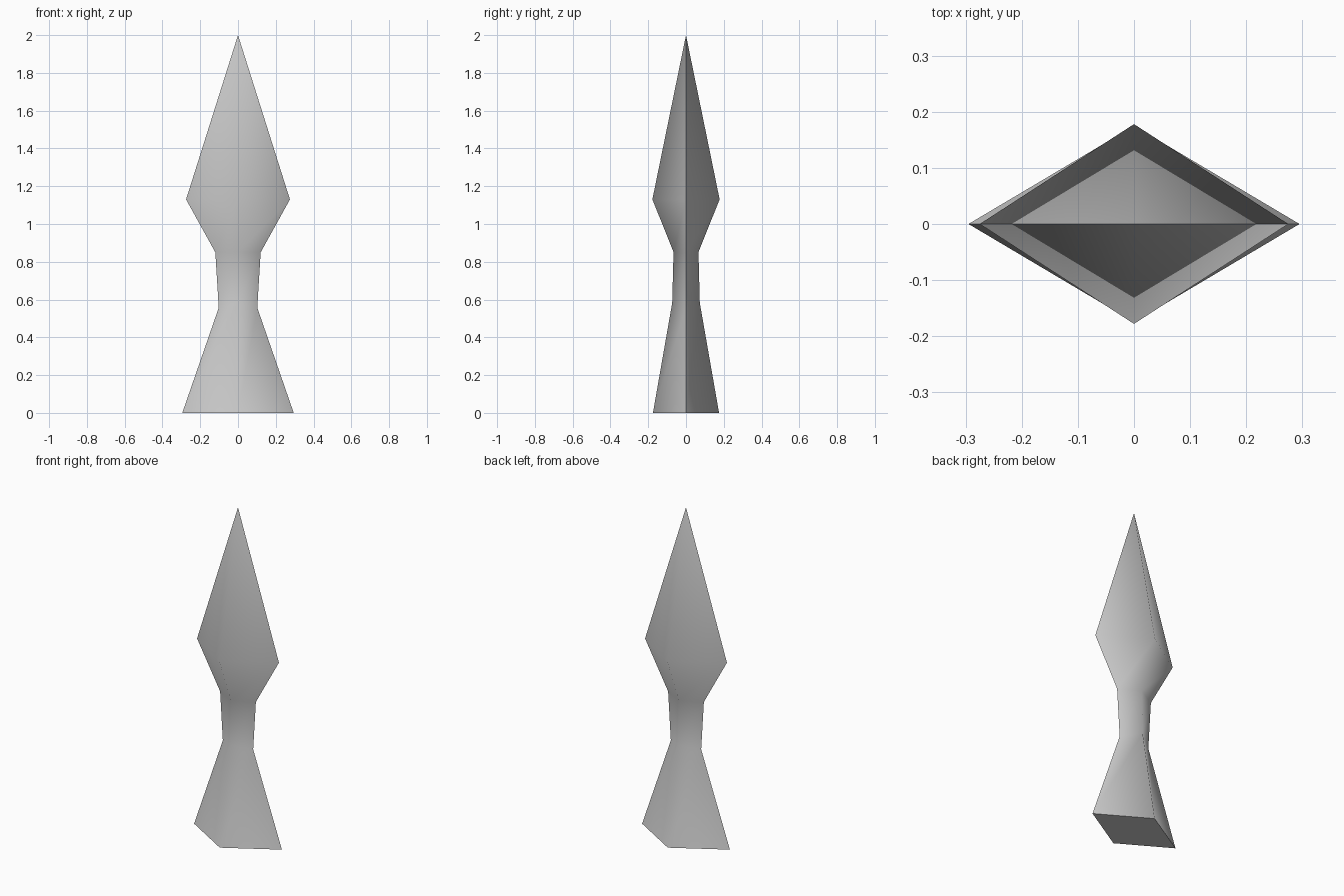
import bpy
import bmesh
from math import radians

cube = bpy.data.objects.get("Cube")
if cube:
    bpy.data.objects.remove(cube, do_unlink=True)

# Single stone-grey material
grey = bpy.data.materials.new("light grey")
grey.use_nodes = True
colour = (0.6, 0.6, 0.6, 1)
grey.diffuse_color = colour
grey.node_tree.nodes["Principled BSDF"].inputs["Base Color"].default_value = colour

# Diamond rings: half width, half depth, height at side corners, height at ridges
rings = [
    (0.295, 0.175, 0, 0),           # base
    (0.102, 0.073, 0.557, 0.583),   # bottom of neck
    (0.12, 0.066, 0.85, 0.852),     # top of neck
    (0.275, 0.178, 1.13, 1.13),     # widest part of head
]

bm = bmesh.new()


def diamond(w, d, z_side, z_ridge):
    corners = [(w, 0, z_side), (0, d, z_ridge), (-w, 0, z_side), (0, -d, z_ridge)]
    return [bm.verts.new(c) for c in corners]


loops = [diamond(*r) for r in rings]

# Walls between neighbouring rings
for low, high in zip(loops, loops[1:]):
    for i in range(4):
        j = (i + 1) % 4
        bm.faces.new((low[i], low[j], high[j], high[i]))

# Pointed tip and flat underside
tip = bm.verts.new((0, 0, 2))
for i in range(4):
    bm.faces.new((loops[-1][i], loops[-1][(i + 1) % 4], tip))
bm.faces.new(loops[0][::-1])
bm.normal_update()

mesh = bpy.data.meshes.new("spearhead_pillar")
bm.to_mesh(mesh)
bm.free()
mesh.materials.append(grey)
pillar = bpy.data.objects.new("spearhead_pillar", mesh)
bpy.context.collection.objects.link(pillar)

# Soft front and back ridges, crisp side corners and base
bpy.ops.object.select_all(action="DESELECT")
pillar.select_set(True)
bpy.context.view_layer.objects.active = pillar
bpy.ops.object.shade_smooth_by_angle(angle=radians(80))
